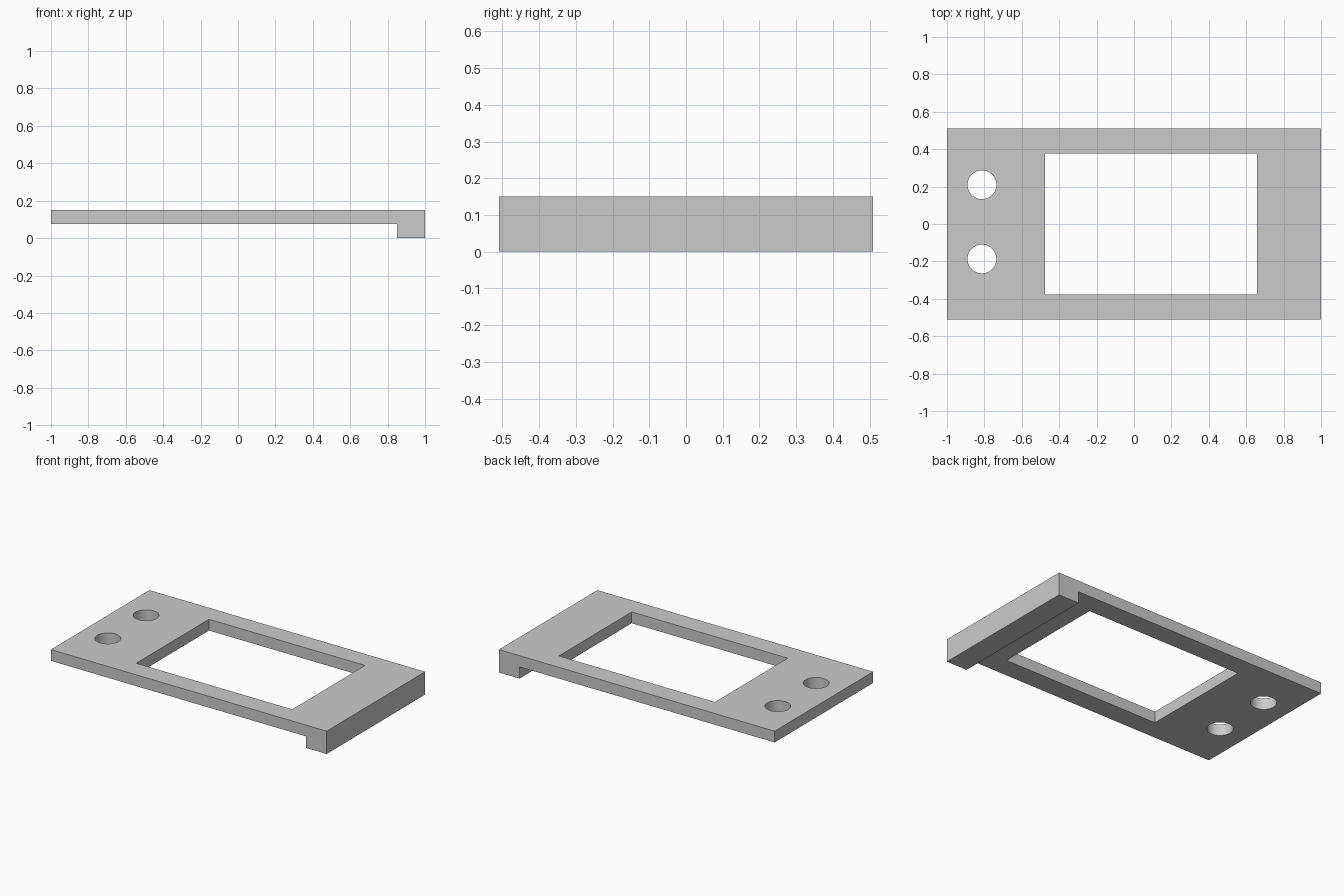
import bpy
import bmesh
from mathutils import Matrix

default = bpy.data.objects.get("Cube")
if default:
    bpy.data.objects.remove(default, do_unlink=True)

HALF_DEPTH = 0.51
TOP = 0.15
UNDERSIDE = 0.076
LIP_X = 0.85

grey = bpy.data.materials.new("light grey")
grey.use_nodes = True
colour = (0.6, 0.6, 0.6, 1.0)
grey.diffuse_color = colour
grey.node_tree.nodes["Principled BSDF"].inputs["Base Color"].default_value = colour


def add_object(name, bm):
    bmesh.ops.recalc_face_normals(bm, faces=bm.faces)
    mesh = bpy.data.meshes.new(name)
    bm.to_mesh(mesh)
    bm.free()
    mesh.materials.append(grey)
    obj = bpy.data.objects.new(name, mesh)
    bpy.context.collection.objects.link(obj)
    return obj


def cut(target, name, bm):
    cutter = add_object(name, bm)
    cutter.hide_render = True
    cutter.hide_set(True)
    cutter.display_type = 'WIRE'
    mod = target.modifiers.new(name, 'BOOLEAN')
    mod.operation = 'DIFFERENCE'
    mod.solver = 'EXACT'
    mod.object = cutter
    bpy.context.view_layer.objects.active = target
    bpy.ops.object.modifier_apply(modifier=mod.name)
    bpy.data.objects.remove(cutter, do_unlink=True)


# Plate with the lip under its left end, extruded from the side profile
profile = [(-1, TOP), (-1, UNDERSIDE), (LIP_X, UNDERSIDE), (LIP_X, 0), (1, 0), (1, TOP)]
bm = bmesh.new()
face = bm.faces.new([bm.verts.new((x, -HALF_DEPTH, z)) for x, z in profile])
side = bmesh.ops.extrude_face_region(bm, geom=[face])["geom"]
moved = [v for v in side if isinstance(v, bmesh.types.BMVert)]
bmesh.ops.translate(bm, verts=moved, vec=(0, 2 * HALF_DEPTH, 0))
plate = add_object("faceplate", bm)

# Rectangular window
left, right, front, back = -0.475, 0.657, -0.376, 0.378
bm = bmesh.new()
place = (Matrix.Translation(((left + right) / 2, (front + back) / 2, TOP))
         @ Matrix.Diagonal((right - left, back - front, 1, 1)))
bmesh.ops.create_cube(bm, size=1, matrix=place)
cut(plate, "window_cutter", bm)

# Two round holes
for y in (-0.187, 0.21):
    bm = bmesh.new()
    bmesh.ops.create_cone(bm, cap_ends=True, segments=64, radius1=0.077, radius2=0.077,
                          depth=1, matrix=Matrix.Translation((-0.813, y, TOP)))
    cut(plate, "hole_cutter", bm)

# Smooth hole walls, crisp plate edges
bpy.ops.object.select_all(action='DESELECT')
plate.select_set(True)
bpy.context.view_layer.objects.active = plate
bpy.ops.object.shade_smooth_by_angle()
